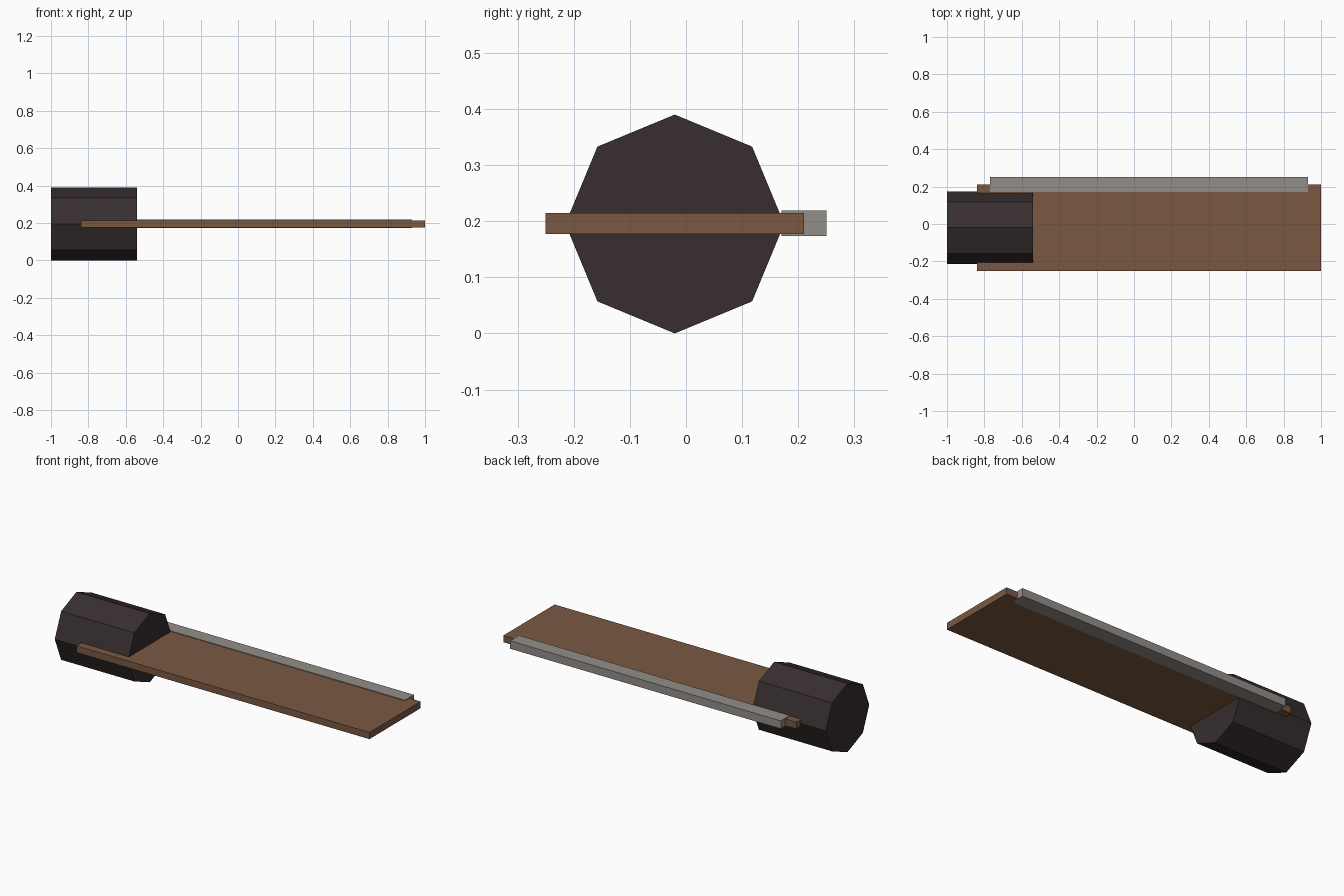
import bpy
import math

cube = bpy.data.objects.get("Cube")
if cube:
    bpy.data.objects.remove(cube, do_unlink=True)


def make_material(name, rgb):
    mat = bpy.data.materials.new(name)
    mat.use_nodes = True
    colour = (*rgb, 1.0)
    mat.diffuse_color = colour
    mat.node_tree.nodes["Principled BSDF"].inputs["Base Color"].default_value = colour
    return mat


def finish(name, mat):
    obj = bpy.context.object
    obj.name = name
    obj.data.name = name
    obj.data.materials.append(mat)
    bpy.ops.object.transform_apply(location=False, rotation=True, scale=True)
    return obj


def box(name, low, high, mat):
    centre = [(a + b) / 2 for a, b in zip(low, high)]
    bpy.ops.mesh.primitive_cube_add(size=1, location=centre)
    bpy.context.object.scale = [b - a for a, b in zip(low, high)]
    return finish(name, mat)


brown = make_material("brown leather", (0.195, 0.098, 0.053))
dark = make_material("dark grip", (0.038, 0.027, 0.028))
grey = make_material("grey metal", (0.288, 0.27, 0.25))

# Flat board
box("board", (-0.84, -0.25, 0.177), (1.0, 0.21, 0.215), brown)

# Metal strip along the back edge
box("edge_strip", (-0.77, 0.17, 0.174), (0.93, 0.25, 0.219), grey)

# Eight-sided handle lying along x, with a corner at the top
bpy.ops.mesh.primitive_cylinder_add(
    vertices=8, radius=0.195, depth=0.46,
    location=(-0.77, -0.02, 0.195), rotation=(0, math.pi / 2, 0))
finish("handle", dark)
